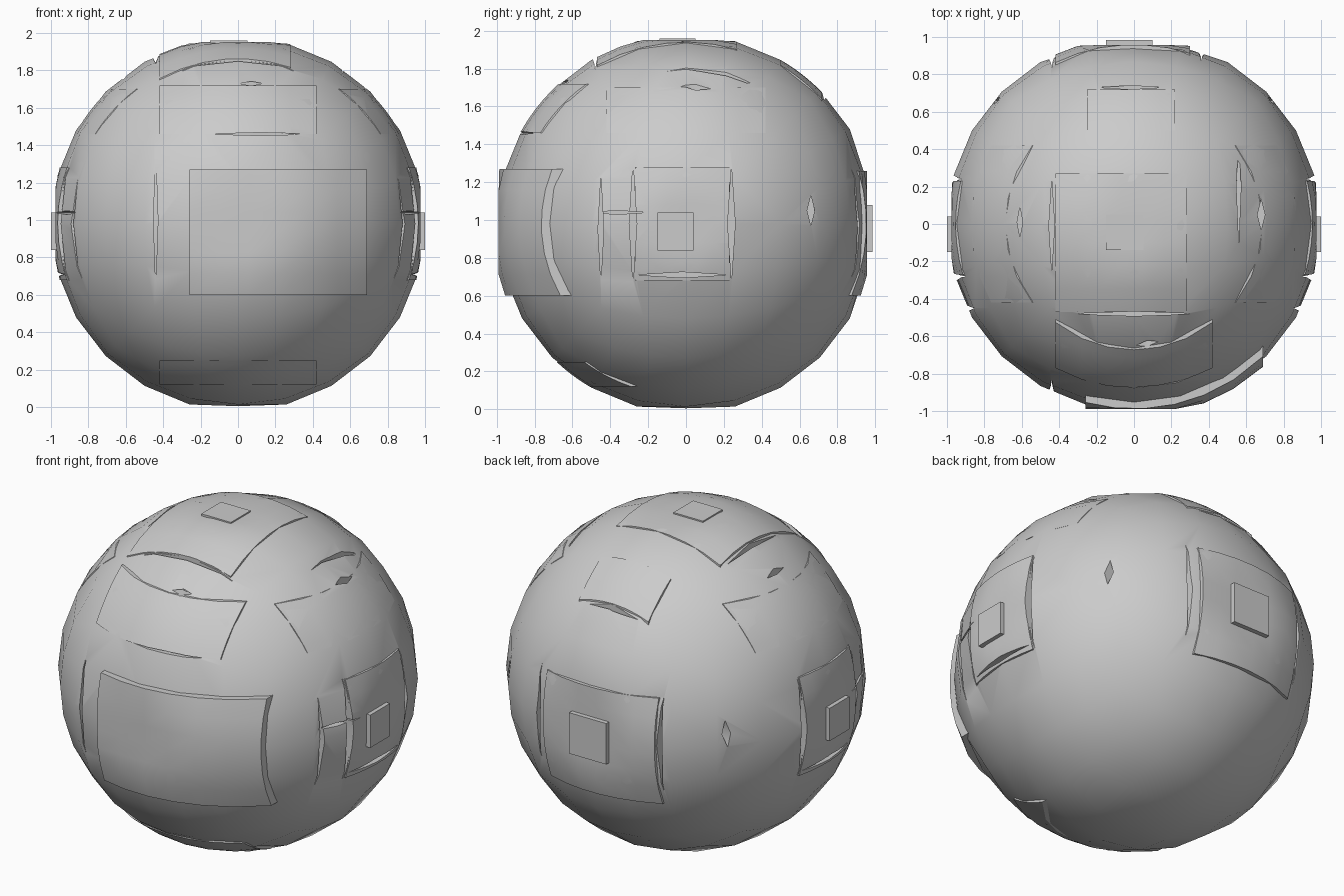
import bpy, bmesh, math
from mathutils import Vector

cube = bpy.data.objects.get("Cube")
if cube:
    bpy.data.objects.remove(cube)

CENTRE = Vector((0, 0, 0.98))
grey = bpy.data.materials.new("plain grey")
grey.use_nodes = True
grey.diffuse_color = (0.6, 0.6, 0.6, 1)
grey.node_tree.nodes["Principled BSDF"].inputs["Base Color"].default_value = (0.6, 0.6, 0.6, 1)

# Side name -> axes for (across, up, outward)
X, Y, Z = Vector((1, 0, 0)), Vector((0, 1, 0)), Vector((0, 0, 1))
SIDES = {"front": (X, Z, -Y), "back": (X, Z, Y), "left": (Y, Z, X),
         "right": (Y, Z, -X), "top": (X, Y, Z), "bottom": (X, Y, -Z)}
CAPS = {"front": 0.965, "back": 0.945, "left": 0.965, "right": 0.965,
        "top": 0.965, "bottom": 0.975}


def finish(name, bm):
    bmesh.ops.recalc_face_normals(bm, faces=bm.faces)
    mesh = bpy.data.meshes.new(name)
    bm.to_mesh(mesh)
    bm.free()
    mesh.materials.append(grey)
    obj = bpy.data.objects.new(name, mesh)
    obj.location = CENTRE
    bpy.context.collection.objects.link(obj)
    return obj


# Ball core: a rounded cube with a shallow flat on every side
def make_core(n=6, radius=1.0):
    bm = bmesh.new()
    angles = [math.tan(math.pi / 4 * (2 * i / n - 1)) for i in range(n + 1)]
    for a, b, c in SIDES.values():
        grid = [[bm.verts.new((a * s + b * t + c).normalized() * radius)
                 for s in angles] for t in angles]
        for j in range(n):
            for i in range(n):
                bm.faces.new((grid[j][i], grid[j][i + 1],
                              grid[j + 1][i + 1], grid[j + 1][i]))
    bmesh.ops.remove_doubles(bm, verts=bm.verts, dist=0.001)
    for v in bm.verts:
        for side, (a, b, c) in SIDES.items():
            v.co -= c * max(0, v.co.dot(c) - CAPS[side])
    return finish("ball_core", bm)


# Curved plate that follows the ball, flattened at the cap height
def plate(name, side, u0, u1, v0, v1, radius, cap, n=6):
    a, b, c = SIDES[side]
    bm = bmesh.new()
    layers = []
    for depth in (0, 0.14):
        rows = []
        for j in range(n + 1):
            row = []
            for i in range(n + 1):
                u, v = u0 + (u1 - u0) * i / n, v0 + (v1 - v0) * j / n
                w = min(cap, math.sqrt(radius ** 2 - u * u - v * v)) - depth
                row.append(bm.verts.new(a * u + b * v + c * w))
            rows.append(row)
        for j in range(n):
            for i in range(n):
                bm.faces.new((rows[j][i], rows[j][i + 1],
                              rows[j + 1][i + 1], rows[j + 1][i]))
        layers.append(rows)
    rims = []
    for r in layers:
        rims.append(r[0][:-1] + [row[-1] for row in r[:-1]]
                    + r[-1][:0:-1] + [row[0] for row in r[:0:-1]])
    for i in range(len(rims[0])):
        k = (i + 1) % len(rims[0])
        bm.faces.new((rims[0][i], rims[0][k], rims[1][k], rims[1][i]))
    return finish(name, bm)


# Tapered slot cutter, long in one direction
def add_slot(bm, side, u, v, half_u, half_v, depth=0.06):
    a, b, c = SIDES[side]
    low = math.sqrt(1 - u * u - v * v) - depth
    rings = []
    for w in (min(low, CAPS[side] - depth), 1.2):
        rings.append([bm.verts.new(a * (u + p * half_u) + b * (v + q * half_v) + c * w)
                      for p, q in ((1, 0), (0, 1), (-1, 0), (0, -1))])
    bm.faces.new(rings[0])
    bm.faces.new(rings[1])
    for i in range(4):
        k = (i + 1) % 4
        bm.faces.new((rings[0][i], rings[0][k], rings[1][k], rings[1][i]))


parts = [
    make_core(),
    plate("front_panel", "front", -0.26, 0.69, -0.38, 0.29, 1.03, 0.99),
    plate("front_upper_panel", "front", -0.42, 0.42, 0.48, 0.74, 1.0, 0.97),
    plate("front_lower_step", "front", -0.42, 0.42, -0.86, -0.73, 1.0, 0.97),
    plate("top_panel", "top", -0.42, 0.28, -0.47, 0.27, 1.0, 0.972),
    plate("top_square", "top", -0.15, 0.05, -0.14, 0.05, 1.0, 0.98),
    plate("top_rear_strip", "top", -0.25, 0.22, 0.5, 0.72, 1.0, 0.97),
    plate("back_panel", "back", -0.42, 0.3, -0.38, 0.28, 1.0, 0.957),
    plate("back_square", "back", -0.15, 0.1, -0.15, 0.1, 1.02, 0.985),
]
for side in ("left", "right"):
    parts.append(plate(side + "_panel", side, -0.27, 0.23, -0.3, 0.3, 1.0, 0.975))
    parts.append(plate(side + "_square", side, -0.15, 0.04, -0.14, 0.06, 1.02, 1.0))
    parts.append(plate(side + "_upper_panel", side, -0.42, 0.42, 0.48, 0.72, 0.995, 0.97))

# Grooves: side, centre across, centre up, half width, half height
slots = [
    ("front", -0.44, 0.02, 0.012, 0.35), ("front", 0.12, 0.48, 0.28, 0.008),
    ("front", 0.07, 0.75, 0.06, 0.012),
    ("top", -0.44, -0.01, 0.015, 0.24), ("top", 0.56, 0.2, 0.012, 0.3),
    ("top", 0, -0.48, 0.35, 0.012), ("top", -0.02, 0.73, 0.17, 0.01),
    ("top", -0.61, 0.01, 0.015, 0.08), ("top", 0.68, 0.05, 0.02, 0.08),
    ("back", -0.44, 0, 0.015, 0.3), ("back", 0.36, 0, 0.015, 0.3),
]
for side in ("left", "right"):
    slots += [(side, -0.45, -0.03, 0.015, 0.28), (side, -0.28, 0, 0.02, 0.32),
              (side, 0.24, 0, 0.02, 0.3), (side, -0.02, -0.27, 0.24, 0.015),
              (side, -0.36, 0.06, 0.15, 0.01), (side, 0.66, 0.07, 0.02, 0.08)]
bm = bmesh.new()
for s in slots:
    add_slot(bm, *s)
cutter = finish("groove_cutter", bm)
cutter.hide_render = True

# Cut the grooves and shade every part
for obj in parts:
    bpy.ops.object.select_all(action='DESELECT')
    obj.select_set(True)
    bpy.context.view_layer.objects.active = obj
    mod = obj.modifiers.new("grooves", 'BOOLEAN')
    mod.operation, mod.solver, mod.object = 'DIFFERENCE', 'EXACT', cutter
    mod.use_self = True
    bpy.ops.object.modifier_apply(modifier=mod.name)
    bpy.ops.object.shade_smooth_by_angle(angle=math.radians(30))
bpy.data.objects.remove(cutter)
